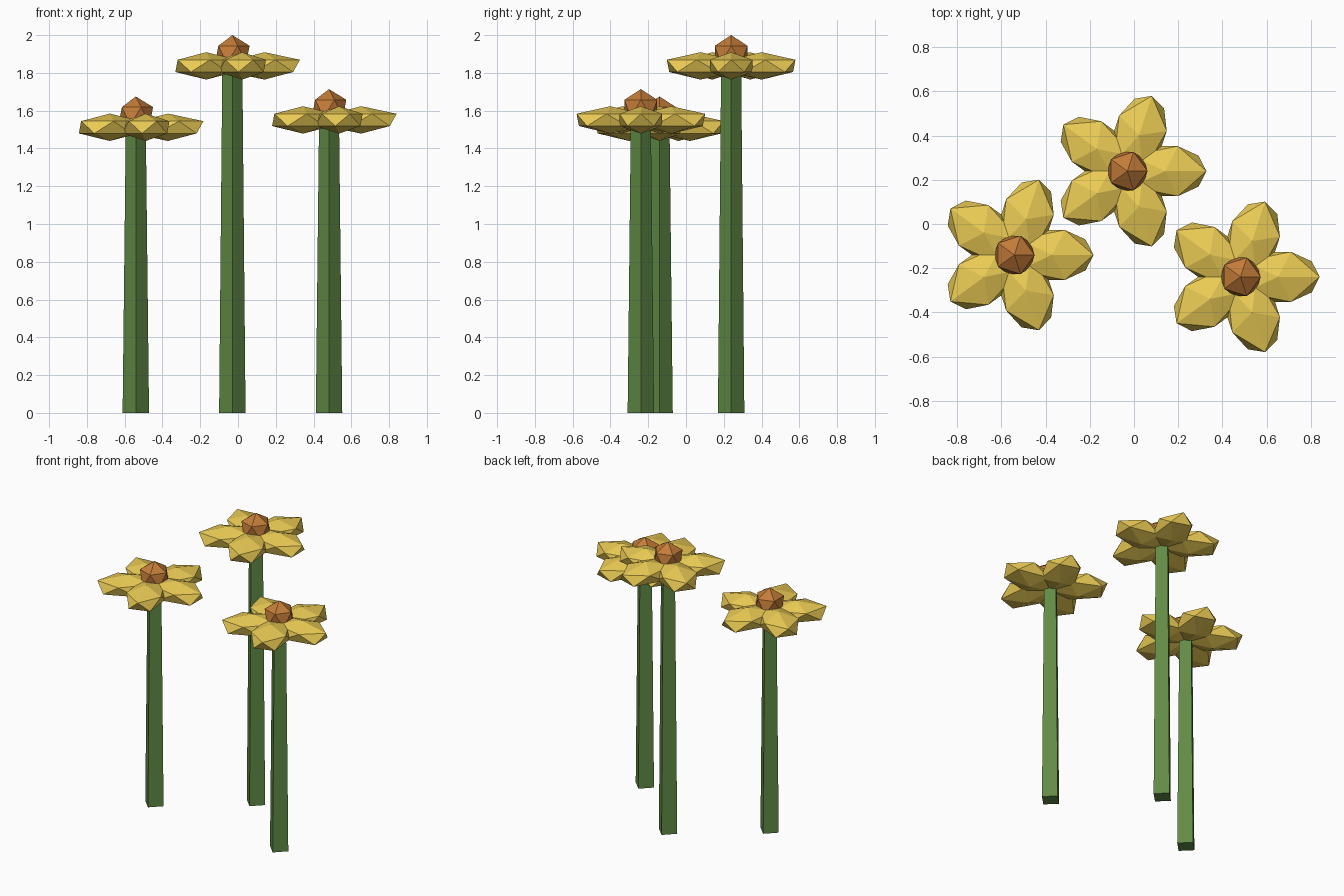
import bpy
from math import radians, cos, sin

if "Cube" in bpy.data.objects:
    bpy.data.objects.remove(bpy.data.objects["Cube"])


def material(name, color):
    mat = bpy.data.materials.new(name)
    mat.diffuse_color = (*color, 1)
    mat.use_nodes = True
    mat.node_tree.nodes["Principled BSDF"].inputs["Base Color"].default_value = mat.diffuse_color
    return mat


GREEN = material("stem_green", (0.12, 0.26, 0.06))
YELLOW = material("petal_yellow", (0.83, 0.60, 0.09))
ORANGE = material("center_orange", (0.55, 0.20, 0.04))


def finish(name, mat):
    obj = bpy.context.object
    obj.name = name
    obj.data.materials.append(mat)
    return obj


def flower(label, x, y, top):
    bloom = top - 0.163  # height of the petal ring

    # Tapered four-sided stem
    bpy.ops.mesh.primitive_cone_add(vertices=4, radius1=0.07, radius2=0.053,
                                    depth=bloom, location=(x, y, bloom / 2))
    finish(f"{label}_stem", GREEN)

    # Five flattened petals around the stem
    for i in range(5):
        a = radians(72 * i)
        bpy.ops.mesh.primitive_ico_sphere_add(
            subdivisions=1, radius=1, rotation=(0, 0, a),
            location=(x + 0.17 * cos(a), y + 0.17 * sin(a), bloom))
        finish(f"{label}_petal_{i + 1}", YELLOW).scale = (0.21, 0.133, 0.0725)

    # Faceted flower center
    bpy.ops.mesh.primitive_ico_sphere_add(subdivisions=1, radius=0.102,
                                          location=(x, y, top - 0.102))
    finish(f"{label}_center", ORANGE)


flower("left_flower", -0.541, -0.14, 1.675)
flower("back_flower", -0.03, 0.239, 2.0)
flower("right_flower", 0.482, -0.239, 1.714)
